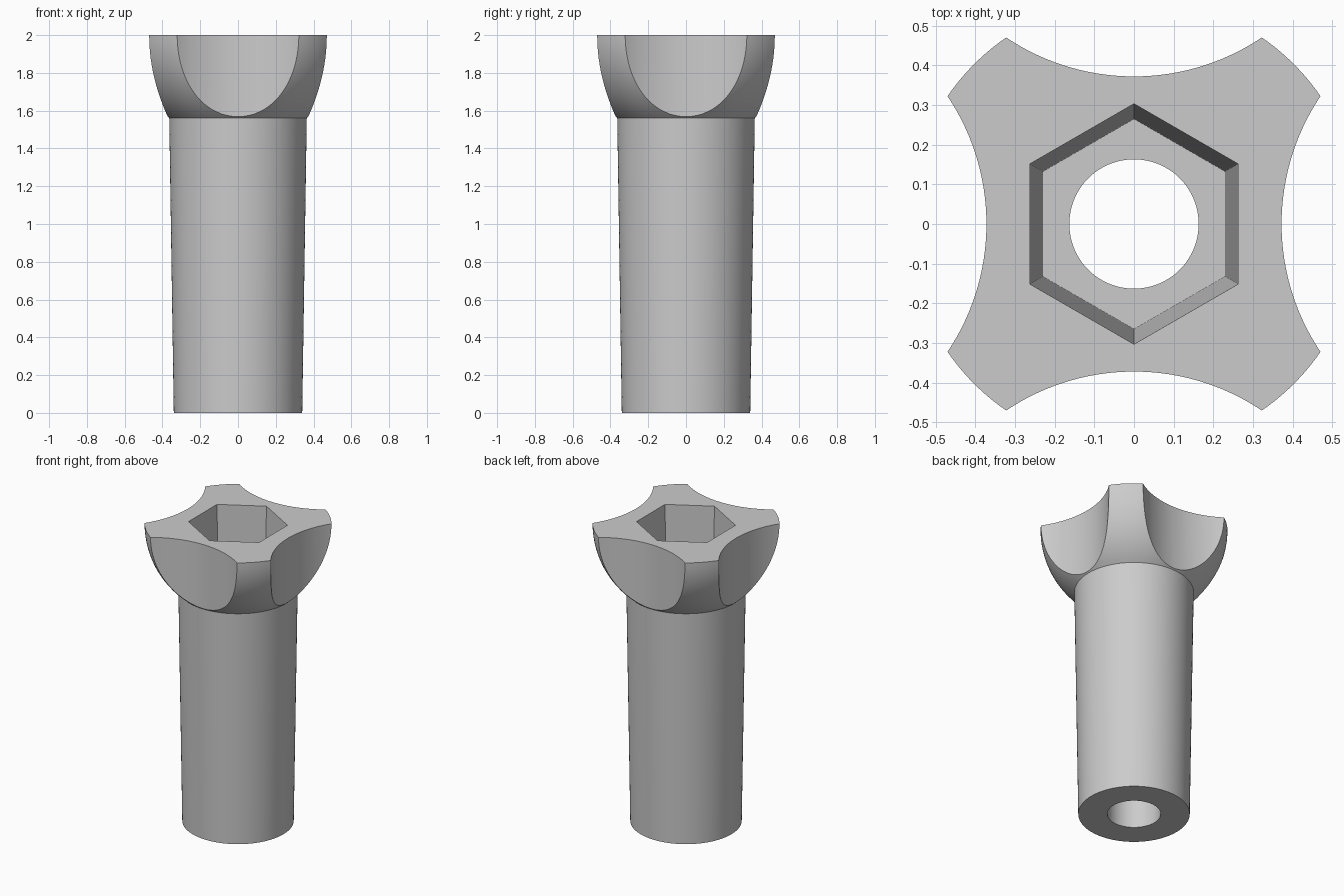
import bpy, bmesh
from math import sin, cos, pi, sqrt
from mathutils import Matrix, Vector

cube = bpy.data.objects.get("Cube")
if cube:
    bpy.data.objects.remove(cube, do_unlink=True)

# Plain grey material
grey = bpy.data.materials.new("light_grey")
grey.use_nodes = True
colour = (0.6, 0.6, 0.6, 1)
grey.diffuse_color = colour
grey.node_tree.nodes["Principled BSDF"].inputs["Base Color"].default_value = colour


def revolve(name, profile, steps, closed=False, offset=(0, 0, 0)):
    """Spin a (radius, z) profile about the z axis, starting on +y."""
    bm = bmesh.new()
    verts = [bm.verts.new((0, r, z)) for r, z in profile]
    pairs = list(zip(verts, verts[1:]))
    if closed:
        pairs.append((verts[-1], verts[0]))
    edges = [bm.edges.new(p) for p in pairs]
    bmesh.ops.spin(bm, geom=verts + edges, cent=(0, 0, 0), axis=(0, 0, 1),
                   angle=2 * pi, steps=steps)
    bmesh.ops.remove_doubles(bm, verts=bm.verts, dist=1e-5)
    bmesh.ops.recalc_face_normals(bm, faces=bm.faces)
    bmesh.ops.transform(bm, matrix=Matrix.Translation(Vector(offset)), verts=bm.verts)
    mesh = bpy.data.meshes.new(name)
    bm.to_mesh(mesh)
    bm.free()
    mesh.materials.append(grey)
    obj = bpy.data.objects.new(name, mesh)
    bpy.context.collection.objects.link(obj)
    return obj


# Tapered stem with a through bore, ending in a hemispherical head
top, head_r, bore_r, stem_r = 2.0, 0.57, 0.163, 0.364
join_z = top - sqrt(head_r ** 2 - stem_r ** 2)
start = math_angle = Vector((stem_r, join_z - top)).angle(Vector((1, 0)))
arc = [(head_r * cos(a), top - head_r * sin(a))
       for a in (start * (1 - i / 16) for i in range(17))]
profile = [(bore_r, 0), (0.34, 0)] + arc + [(bore_r, top)]
body = revolve("socket_handle", profile, 128, closed=True)

# Tapered hexagonal socket cutter
depth, mouth_r, floor_r, over = 1.2, 0.303, 0.265, 0.1
rim_r = mouth_r + (mouth_r - floor_r) * over / depth
cutters = [revolve("socket_cutter", [(0, top - depth), (floor_r, top - depth),
                                     (rim_r, top + over), (0, top + over)], 6)]

# Four upright scoop cutters around the head
scoop = [(0, 1.3), (0.578, 1.3), (0.578, 2.2), (0, 2.2)]
for i in range(4):
    a = i * pi / 2
    cutters.append(revolve("scoop_cutter", scoop, 160,
                           offset=(0.95 * cos(a), 0.95 * sin(a), 0)))

# Cut the body, then drop the cutters
bpy.ops.object.select_all(action="DESELECT")
bpy.context.view_layer.objects.active = body
body.select_set(True)
for cutter in cutters:
    cutter.hide_render = True
    cut = body.modifiers.new("cut", "BOOLEAN")
    cut.operation = "DIFFERENCE"
    cut.solver = "EXACT"
    cut.object = cutter
    bpy.ops.object.modifier_apply(modifier=cut.name)
    bpy.data.objects.remove(cutter, do_unlink=True)

bpy.ops.object.shade_smooth_by_angle(angle=pi / 7)
